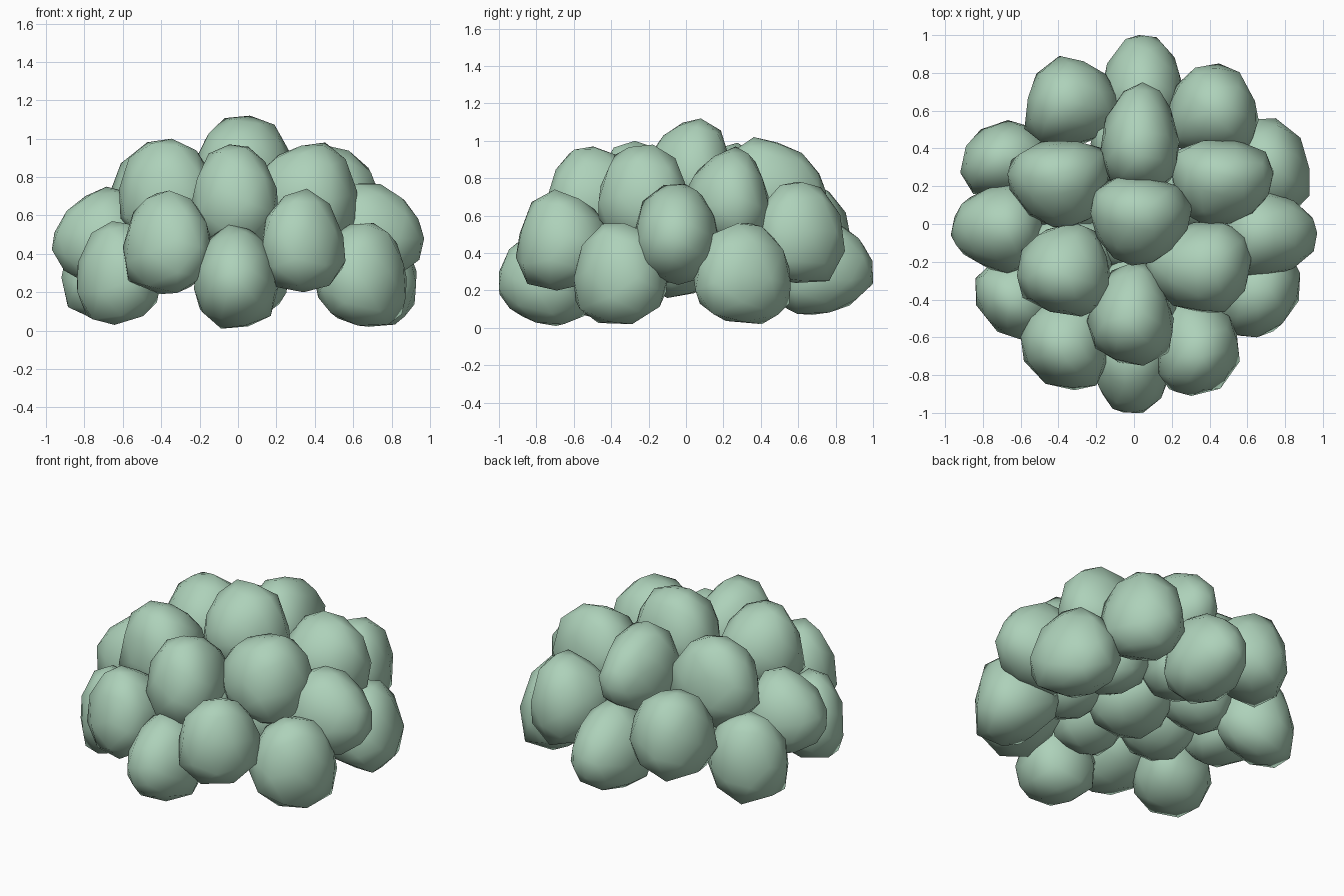
import bpy
import bmesh
import random
from math import radians, cos, sin, pi
from mathutils import Vector, Euler

random.seed(4)

default_cube = bpy.data.objects.get("Cube")
if default_cube:
    bpy.data.objects.remove(default_cube, do_unlink=True)


def make_material(name, colour):
    material = bpy.data.materials.new(name)
    material.use_nodes = True
    material.diffuse_color = colour
    shader = next(n for n in material.node_tree.nodes if n.type == 'BSDF_PRINCIPLED')
    shader.inputs["Base Color"].default_value = colour
    shader.inputs["Roughness"].default_value = 0.8
    return material


leaf_green = make_material("soft leaf green", (0.42, 0.64, 0.49, 1.0))


def fit_axis(verts, axis, low, high):
    """Stretch the vertices so that they span exactly low..high on one axis."""
    smallest = min(v.co[axis] for v in verts)
    largest = max(v.co[axis] for v in verts)
    for v in verts:
        share = (v.co[axis] - smallest) / (largest - smallest)
        v.co[axis] = low + share * (high - low)


def make_lobe(name, centre, half_size, narrow_angle, taper=0.25, top_taper=0.16):
    """One faceted egg, narrowed towards an angle in plan and towards its top."""
    bm = bmesh.new()
    bmesh.ops.create_icosphere(bm, subdivisions=2, radius=1.0)
    turn = Euler([random.uniform(0, pi) for _ in range(3)]).to_matrix()
    angle = radians(narrow_angle)
    along = Vector((cos(angle), sin(angle), 0))
    for v in bm.verts:
        p = turn @ v.co
        # slightly boxy rounding
        p /= sum(abs(c) ** 2.4 for c in p) ** (1 / 2.4)
        p *= random.uniform(0.97, 1.03)
        # taper across the chosen direction
        reach = p.dot(along)
        side = p - along * reach
        p = along * reach + side * (1 - taper * reach)
        # narrow the crown
        squeeze = 1 - top_taper * p.z
        v.co = Vector((p.x * squeeze, p.y * squeeze, p.z))
    for axis in range(3):
        fit_axis(bm.verts, axis, centre[axis] - half_size[axis],
                 centre[axis] + half_size[axis])
    for face in bm.faces:
        face.smooth = True
    bmesh.ops.recalc_face_normals(bm, faces=bm.faces)
    mesh = bpy.data.meshes.new(name)
    bm.to_mesh(mesh)
    bm.free()
    mesh.materials.append(leaf_green)
    lobe = bpy.data.objects.new(name, mesh)
    bpy.context.collection.objects.link(lobe)
    return lobe


# Each lobe: centre x, y, z, half width, half depth, angle of its narrow end
lower_lobes = {
    "lower_front": (-.01, -.76, .28, .22, .24, 270),
    "lower_front_right": (-.62, -.40, .30, .22, .22, 45),
    "lower_front_left": (.64, -.35, .29, .24, .25, 135),
    "lower_back_right": (-.67, .35, .33, .25, .20, 330),
    "lower_back_left": (.69, .30, .29, .24, .26, 215),
    "lower_back": (.04, .73, .34, .22, .27, 90),
}
middle_lobes = {
    "middle_front_right": (-.37, -.63, .46, .23, .25, 60),
    "middle_front_left": (.34, -.65, .47, .22, .26, 120),
    "middle_right": (-.72, -.02, .48, .25, .24, 180),
    "middle_left": (.71, -.05, .50, .26, .23, 0),
    "middle_back_right": (-.33, .65, .50, .25, .24, 340),
    "middle_back_left": (.42, .61, .51, .24, .24, 210),
}
upper_lobes = {
    "upper_front": (-.02, -.48, .70, .23, .27, 80),
    "upper_front_right": (-.37, -.24, .73, .25, .25, 70),
    "upper_front_left": (.34, -.23, .71, .28, .24, 170),
    "upper_back_right": (-.40, .21, .72, .27, .23, 280),
    "upper_back_left": (.47, .22, .70, .27, .23, 260),
    "upper_back": (.03, .46, .75, .21, .29, 85),
    "crown": (.04, .02, .85, .27, .24, 265),
}
for tier in (lower_lobes, middle_lobes, upper_lobes):
    for place, (x, y, z, width, depth, narrow) in tier.items():
        make_lobe(place + "_lobe", (x, y, z), (width, depth, .27), narrow)

# Inner lobes closing the underside
for i in range(6):
    a = radians(60 * i + 30)
    make_lobe("inner_lobe_" + str(i + 1), (.38 * cos(a), .38 * sin(a), .45),
              (.23, .23, .24), 60 * i + 210, top_taper=0)
make_lobe("underside_lobe", (0, 0, .40), (.26, .25, .24), 90, top_taper=0)
